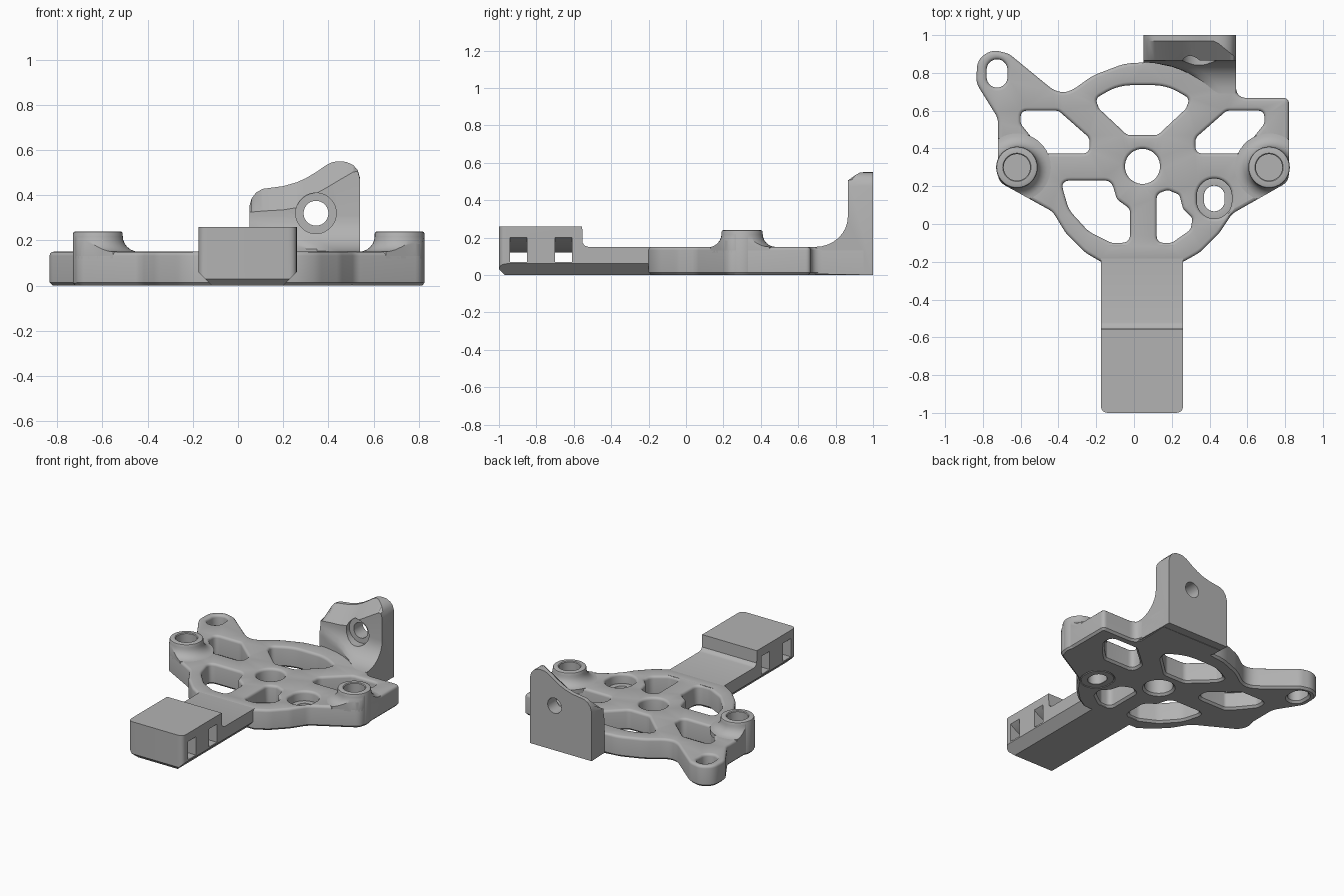
import bpy, bmesh
from math import sin, cos, pi, tan, sqrt
from mathutils import Vector

cube = bpy.data.objects.get("Cube")
if cube:
    bpy.data.objects.remove(cube)

grey = bpy.data.materials.new("plain grey")
grey.use_nodes = True
colour = (0.45, 0.45, 0.45, 1)
grey.diffuse_color = colour
grey.node_tree.nodes["Principled BSDF"].inputs["Base Color"].default_value = colour


def make(name, bm):
    bmesh.ops.remove_doubles(bm, verts=bm.verts[:], dist=1e-5)
    bmesh.ops.recalc_face_normals(bm, faces=bm.faces[:])
    mesh = bpy.data.meshes.new(name)
    bm.to_mesh(mesh)
    bm.free()
    mesh.materials.append(grey)
    ob = bpy.data.objects.new(name, mesh)
    bpy.context.collection.objects.link(ob)
    return ob


def loft(name, rings, wrap=False):
    """Skin equal rings of points; cap the ends unless they wrap round."""
    bm = bmesh.new()
    vs = [[bm.verts.new(p) for p in ring] for ring in rings]
    n = len(rings[0])
    for a, b in zip(vs, vs[1:] + (vs[:1] if wrap else [])):
        for i in range(n):
            j = (i + 1) % n
            bm.faces.new((a[i], a[j], b[j], b[i]))
    if not wrap:
        bm.faces.new(vs[0])
        bm.faces.new(vs[-1])
    return make(name, bm)


def prism(name, loop, z0, z1):
    return loft(name, [[(x, y, z) for x, y in loop] for z in (z0, z1)])


def lathe(name, profile, cx, cy, n=36):
    return loft(name, [[(cx + r * cos(2 * pi * k / n), cy + r * sin(2 * pi * k / n), z)
                        for r, z in profile] for k in range(n)], wrap=True)


def boolean(ob, other, operation):
    mod = ob.modifiers.new("cut", 'BOOLEAN')
    mod.object, mod.operation, mod.solver = other, operation, 'EXACT'
    with bpy.context.temp_override(object=ob, active_object=ob, selected_objects=[ob]):
        bpy.ops.object.modifier_apply(modifier=mod.name)
    bpy.data.objects.remove(other)


def rounded(corners, steps=6):
    """Polygon of (x, y, radius) with softened corners."""
    out = []
    for i, (x, y, r) in enumerate(corners):
        p = Vector((x, y))
        a = Vector(corners[i - 1][:2]) - p
        b = Vector(corners[(i + 1) % len(corners)][:2]) - p
        if r == 0:
            out.append(p)
            continue
        d = min(r / tan(a.angle(b) / 2), 0.49 * min(a.length, b.length))
        s, e = p + a.normalized() * d, p + b.normalized() * d
        for k in range(steps + 1):
            t = k / steps
            out.append(s * (1 - t) ** 2 + p * 2 * t * (1 - t) + e * t * t)
    return out


def slot(cx, cy, r, half=0.0, n=32):
    out = []
    for k in range(n):
        a = 2 * pi * (k + 0.5) / n
        out.append(Vector((cx + r * cos(a), cy + r * sin(a) + (half if sin(a) > 0 else -half))))
    return out


def inset(loop, d, hole):
    """Shift a loop into the material by d."""
    n = len(loop)
    area = sum(loop[i - 1].cross(loop[i]) for i in range(n))
    side = 1 if (area > 0) != hole else -1
    out = []
    for i in range(n):
        t = (loop[(i + 1) % n] - loop[i - 1]).normalized()
        out.append(loop[i] + Vector((-t.y, t.x)) * d * side)
    return out


def plate(name, outer, holes, height, soft):
    """Flat plate with holes and softened rims."""
    layers = [(0, soft * 0.8), (soft * 0.8, 0), (height - soft, 0), (height - soft * 0.5, soft * 0.13),
              (height - soft * 0.13, soft * 0.5), (height, soft)]
    bm = bmesh.new()
    caps = [[], []]
    for hole, loop in [(False, outer)] + [(True, h) for h in holes]:
        n = len(loop)
        vs = [[bm.verts.new((p.x, p.y, z)) for p in inset(loop, d, hole)] for z, d in layers]
        for a, b in zip(vs, vs[1:]):
            for i in range(n):
                bm.faces.new((a[i - 1], a[i], b[i], b[i - 1]))
        for cap, ring in zip(caps, (vs[0], vs[-1])):
            cap += [bm.edges.get((ring[i - 1], ring[i])) for i in range(n)]
    for cap in caps:
        bmesh.ops.triangle_fill(bm, use_beauty=True, edges=cap, normal=(0, 0, 1))
    return make(name, bm)


# Body plate: outline, ribs left between windows, and holes
HUB = (0.045, 0.305)
TOP = 0.15
outline = rounded([
    (-.175, -.2, 0), (-.26, -.15, .2), (-.36, -.05, .2), (-.43, .065, .1), (-.72, .225, .07),
    (-.72, .56, .1), (-.835, .745, .1), (-.83, .87, .1), (-.75, .925, .1), (-.66, .90, .1),
    (-.38, .67, .12), (-.22, .785, .3), (-.05, .85, .3), (.05, .855, 0), (.05, .95, 0), (.54, .95, 0),
    (.54, .667, .06), (.82, .667, .03), (.82, .225, .07), (.52, .055, .1), (.45, -.05, .2),
    (.35, -.15, .2), (.26, -.2, 0)])
side_window = [(-.60, .60, .05), (-.40, .60, .04), (-.235, .455, .05), (-.235, .373, .04),
               (-.46, .373, .03), (-.52, .43, .03), (-.60, .53, .04)]
back_window = [(-.205, .665, .04), (-.08, .735, .3), (.17, .735, .3), (.295, .665, .04),
               (.275, .61, .04), (.125, .47, .05), (-.035, .47, .05), (-.185, .61, .04)]
front_window_a = [(-.39, .23, .04), (-.12, .23, .05), (-.09, .13, .04), (-.02, .08, .05),
                  (-.02, -.10, .06), (-.12, -.10, .06), (-.24, -.04, .15), (-.345, .075, .15)]
front_window_b = [(.12, .16, .04), (.18, .18, .03), (.24, .155, .03), (.26, .08, .05),
                  (.31, .03, .03), (.30, -.03, .05), (.20, -.10, .05), (.12, -.10, .04)]
mirrored = [(2 * HUB[0] - x, y, r) for x, y, r in side_window]
windows = [rounded(w) for w in (side_window, mirrored, back_window, front_window_a, front_window_b)]
bosses = {"right": (-.62, .30), "left": (.715, .30)}
holes = [slot(*HUB, .093), slot(-.725, .797, .055, .02), slot(.425, .135, .093, .013)]
holes += [slot(x, y, .085) for x, y in bosses.values()]
plate("body_plate", outline, windows + holes, TOP, 0.018)

# Ledge inside the stepped slot
plate("slot_ledge", slot(.425, .135, .1, .013), [slot(.425, .135, .055, .013)], 0.08, 0.002)

# Raised bosses with blind holes and a flared foot
for side, (x, y) in bosses.items():
    lathe(side + "_boss", [(0, .08), (.07, .08), (.07, .235), (.075, .24), (.10, .24), (.107, .237),
                           (.11, .23), (.11, .012), (.10, 0), (0, 0)], x, y)
    flare = [(.10, .12), (.18, .12)]
    flare += [(.18 - .07 * sin(k * pi / 12), .22 - .07 * cos(k * pi / 12)) for k in range(7)]
    foot = lathe(side + "_boss_foot", flare + [(.10, .22)], x, y)
    boolean(foot, prism("foot_trim", outline, 0.05, 0.4), 'INTERSECT')

# Arm with the raised end block
arm_side = [(-1.05, .08), (-.97, 0), (-.11, 0), (-.11, TOP), (-.52, TOP), (-.54, .156),
            (-.553, .172), (-.555, .26), (-1.05, .26)]
arm = loft("arm_and_end_block", [[(x, y, z) for y, z in arm_side] for x in (-.4, .5)])
footprint = rounded([(-.175, -1, .04), (.26, -1, .04), (.26, -.05, 0), (-.175, -.05, 0)])
boolean(arm, prism("arm_trim", footprint, -.1, .5), 'INTERSECT')
section = [(-.105, -.01), (.19, -.01), (.36, .16), (.36, .3), (-.275, .3), (-.275, .16)]
boolean(arm, loft("chamfer_trim", [[(x, y, z) for x, z in section] for y in (-1.2, 0)]), 'INTERSECT')

# Strap slots through the end block, with a bowed ceiling
bow = [(-.23 + k * .46 / 16) for k in range(17)]
strap = [(.0425 + u, .12 + .336 - sqrt(.336 ** 2 - u * u)) for u in bow]
strap += [(.0425 + .23, .07), (.0425 - .23, .07)]
for y0 in (-.94, -.70):
    cutter = loft("strap_cutter", [[(x, y, z) for x, z in strap] for y in (y0, y0 + .09)])
    boolean(arm, cutter, 'DIFFERENCE')

# Upright bracket: stations of x, rear top height, front top height
stations = [(.05, .35, .325), (.06, .385, .326), (.08, .412, .327), (.11, .428, .33), (.2, .44, .335),
            (.26, .457, .345), (.30, .475, .372), (.35, .505, .41), (.39, .533, .432), (.42, .547, .45),
            (.45, .55, .468), (.48, .547, .485), (.51, .533, .503), (.53, .51, .505), (.54, .475, .47)]
rings = []
for x, rear, front in stations:
    lip = .97 if x < .43 else .97 - (x - .43) / .11 * .09
    rim = HUB[1] + sqrt(max(0, .55 ** 2 - (x - HUB[0]) ** 2))
    ring = [(1, 0), (1, rear), (lip, rear), (.865, front)]
    ring += [(.69 + .175 * cos(k * pi / 16), .31 - .16 * sin(k * pi / 16)) for k in range(9)]
    ring.append((.69, .005))
    rings.append([(x, max(y, min(rim, .864)) if y < .864 else y, z) for y, z in ring])
bracket = loft("upright_bracket", rings)
for radius, y0, y1 in ((.09, .5, .9), (.055, .5, 1.2)):
    bore = [[(p.x, y, p.y) for p in slot(.345, .32, radius)] for y in (y0, y1)]
    boolean(bracket, loft("bore", bore), 'DIFFERENCE')

# Smooth the curved faces, keep hard edges
for ob in bpy.context.collection.objects:
    if ob.type == 'MESH' and ob.data.materials and ob.data.materials[0] == grey:
        bpy.ops.object.select_all(action='DESELECT')
        ob.select_set(True)
        bpy.context.view_layer.objects.active = ob
        bpy.ops.object.shade_smooth_by_angle(angle=0.6)
